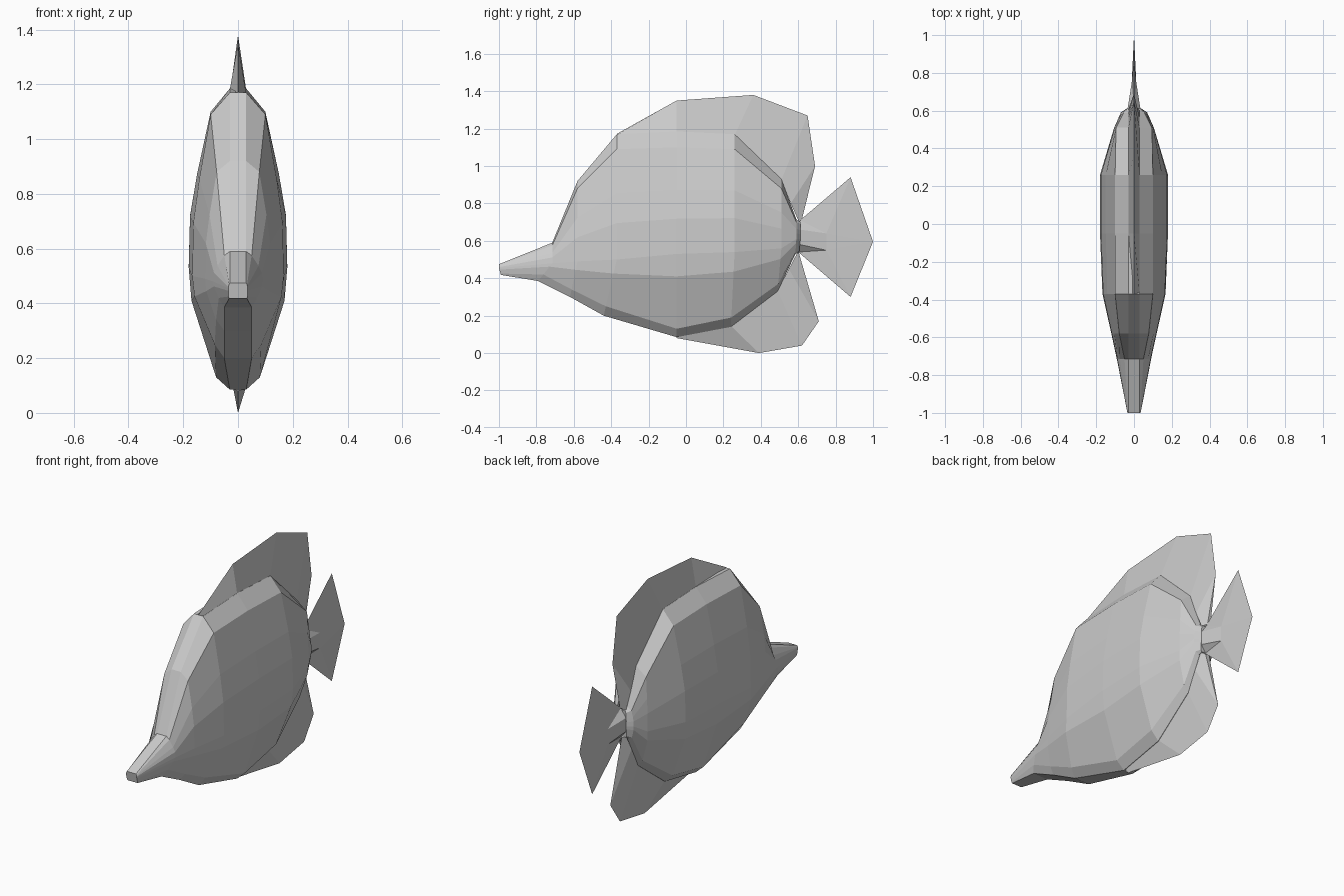
import bpy
import bmesh

if "Cube" in bpy.data.objects:
    bpy.data.objects.remove(bpy.data.objects["Cube"], do_unlink=True)

grey = bpy.data.materials.new("plain grey")
grey.use_nodes = True
COLOUR = (0.6, 0.6, 0.6, 1.0)
grey.diffuse_color = COLOUR
grey.node_tree.nodes["Principled BSDF"].inputs["Base Color"].default_value = COLOUR


def make_object(name, bm):
    bmesh.ops.remove_doubles(bm, verts=bm.verts, dist=0.0005)
    bmesh.ops.recalc_face_normals(bm, faces=bm.faces)
    mesh = bpy.data.meshes.new(name)
    bm.to_mesh(mesh)
    bm.free()
    mesh.materials.append(grey)
    obj = bpy.data.objects.new(name, mesh)
    bpy.context.collection.objects.link(obj)
    return obj


def loft(name, rings, capped=True):
    """Skin a series of closed rings with quads."""
    bm = bmesh.new()
    rows = [[bm.verts.new(p) for p in ring] for ring in rings]
    n = len(rows[0])
    for a, b in zip(rows, rows[1:]):
        for i in range(n):
            j = (i + 1) % n
            bm.faces.new((a[i], a[j], b[j], b[i]))
    if capped:
        bm.faces.new(rows[0])
        bm.faces.new(rows[-1])
    return make_object(name, bm)


# Body stations: y top, y bottom, z top, shoulder x z, widest x z,
# belly x z, keel x z
STATIONS = [
    (-1.00, -0.99, 0.475, 0.033, 0.47, 0.035, 0.455, 0.035, 0.425, 0.033, 0.418),
    (-0.715, -0.79, 0.59, 0.05, 0.575, 0.09, 0.48, 0.07, 0.42, 0.05, 0.385),
    (-0.58, -0.62, 0.92, 0.078, 0.88, 0.12, 0.49, 0.08, 0.34, 0.05, 0.30),
    (-0.37, -0.44, 1.17, 0.10, 1.09, 0.167, 0.50, 0.085, 0.25, 0.05, 0.20),
    (-0.05, -0.05, 1.185, 0.10, 1.10, 0.18, 0.53, 0.08, 0.13, 0.03, 0.085),
    (0.26, 0.24, 1.17, 0.10, 1.09, 0.18, 0.54, 0.08, 0.19, 0.03, 0.14),
    (0.51, 0.49, 0.93, 0.095, 0.88, 0.105, 0.56, 0.06, 0.37, 0.03, 0.33),
    (0.59, 0.585, 0.715, 0.055, 0.70, 0.07, 0.61, 0.055, 0.54, 0.03, 0.53),
    (0.612, 0.605, 0.70, 0.033, 0.69, 0.037, 0.61, 0.033, 0.55, 0.03, 0.54),
]
TOP_X = 0.03


def body_ring(s):
    yt, yb, zt, xs, zs, xw, zw, xb, zb, xk, zk = s

    def between(f, g):
        return xs + (xw - xs) * f, zs + (zw - zs) * g

    half = [(TOP_X, zt), (xs, zs), between(0.62, 0.40), between(0.94, 0.67), (xw, zw),
            (xw + (xb - xw) * 0.1, zw + (zb - zw) * 0.3), (xb, zb), (xk, zk)]
    pts = []
    for x, z in half:
        t = max(0.0, (zw - z) / (zw - zk))  # the lower half leans to the bottom y
        pts.append((x, yt + (yb - yt) * t, z))
    return pts + [(-x, y, z) for x, y, z in reversed(pts)]


loft("body", [body_ring(s) for s in STATIONS])


def fin(name, base, edge, width):
    """Wedge fin from a thick base line to a sharp outer edge."""
    loft(name, [[(width, y, z), (0, ye, ze), (-width, y, z)]
                for (y, z), (ye, ze) in zip(base, edge)])


# Dorsal fin
fin("dorsal_fin",
    [(-0.37, 1.165), (-0.05, 1.18), (0.26, 1.165), (0.51, 0.925), (0.56, 0.80), (0.605, 0.70)],
    [(-0.37, 1.172), (-0.05, 1.35), (0.36, 1.38), (0.65, 1.27), (0.69, 1.0), (0.62, 0.715)],
    TOP_X)

# Anal fin
fin("anal_fin",
    [(-0.05, 0.09), (0.24, 0.145), (0.49, 0.335), (0.55, 0.45), (0.60, 0.545)],
    [(-0.05, 0.08), (0.39, 0.0), (0.62, 0.04), (0.71, 0.17), (0.605, 0.53)],
    0.028)

# Tail fin: thick root, flattening to a sharp fan
bm = bmesh.new()
edge = [(0, 0.61, 0.71), (0, 0.88, 0.94), (0, 1.0, 0.595), (0, 0.88, 0.30), (0, 0.60, 0.54)]
for side in (1, -1):
    o = [bm.verts.new(p) for p in edge]
    ru, rl = [bm.verts.new((side * 0.034, 0.61, z)) for z in (0.66, 0.58)]
    mu, ml = [bm.verts.new((side * 0.012, 0.75, z)) for z in (0.64, 0.55)]
    for f in [(o[0], o[1], mu), (o[0], mu, ru), (ru, mu, ml, rl), (mu, o[1], o[2]),
              (mu, o[2], ml), (ml, o[2], o[3]), (ml, o[3], o[4]), (rl, ml, o[4])]:
        bm.faces.new(f)
make_object("tail_fin", bm)
